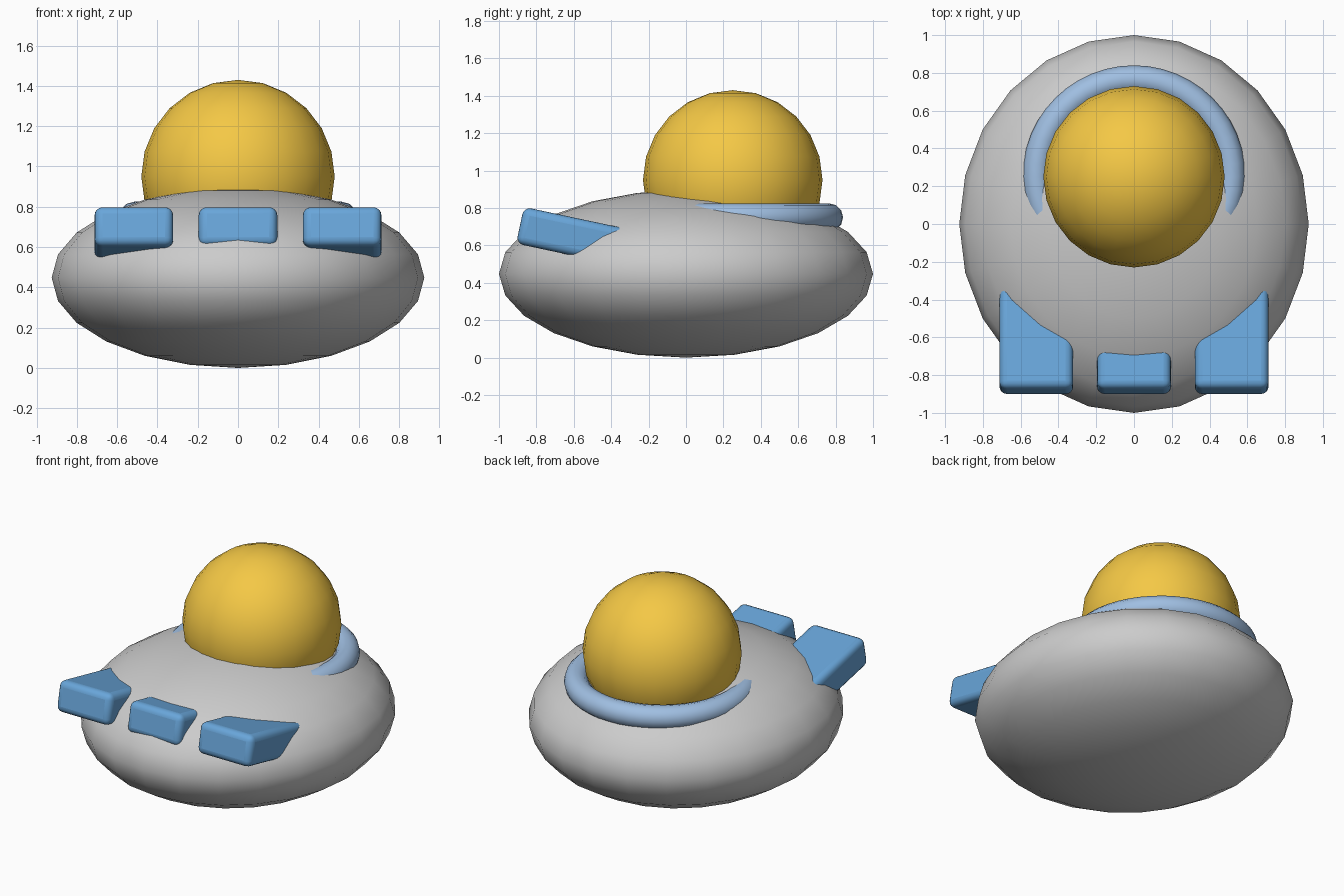
import bpy
from math import radians

if "Cube" in bpy.data.objects:
    bpy.data.objects.remove(bpy.data.objects["Cube"])


def material(name, rgb):
    mat = bpy.data.materials.new(name)
    mat.diffuse_color = (*rgb, 1.0)
    mat.use_nodes = True
    mat.node_tree.nodes["Principled BSDF"].inputs["Base Color"].default_value = mat.diffuse_color
    return mat


def finish(name, mat=None, angle=60):
    # Name, colour and smooth the active object
    obj = bpy.context.object
    obj.name = name
    if mat:
        obj.data.materials.append(mat)
    bpy.ops.object.transform_apply(location=False, rotation=False, scale=True)
    bpy.ops.object.shade_smooth_by_angle(angle=radians(angle))
    return obj


yellow = material("dome_yellow", (0.91, 0.58, 0.06))
blue = material("pod_blue", (0.14, 0.38, 0.70))
pale_blue = material("collar_pale_blue", (0.35, 0.52, 0.76))

# Saucer hull: flattened sphere
bpy.ops.mesh.primitive_uv_sphere_add(segments=24, ring_count=12, radius=1,
                                     location=(0, 0, 0.448))
bpy.context.object.scale = (0.925, 1.0, 0.448)
finish("hull")

# Dome, set towards the back
bpy.ops.mesh.primitive_uv_sphere_add(segments=24, ring_count=12, radius=0.48,
                                     location=(0, 0.25, 0.95))
finish("dome", yellow)

# Collar around the dome, sinking into the hull at the front
bpy.ops.mesh.primitive_torus_add(major_radius=0.515, minor_radius=0.075,
                                 major_segments=48, minor_segments=12,
                                 location=(0, 0.25, 0.75))
finish("collar", pale_blue)

# Three rounded pods along the front, tilted down into the hull
for name, x in (("left_pod", -0.517), ("middle_pod", 0), ("right_pod", 0.517)):
    bpy.ops.mesh.primitive_cube_add(size=1, location=(x, -0.594, 0.6455),
                                    rotation=(radians(-12), 0, 0))
    bpy.context.object.scale = (0.39, 0.6, 0.2)
    pod = finish(name, blue, 40)
    bevel = pod.modifiers.new("rounded_edges", 'BEVEL')
    bevel.width = 0.04
    bevel.segments = 4
    # Keep the smoothing after the bevel
    bpy.ops.object.modifier_apply(modifier=bevel.name)
    bpy.ops.object.shade_smooth_by_angle(angle=radians(40))
